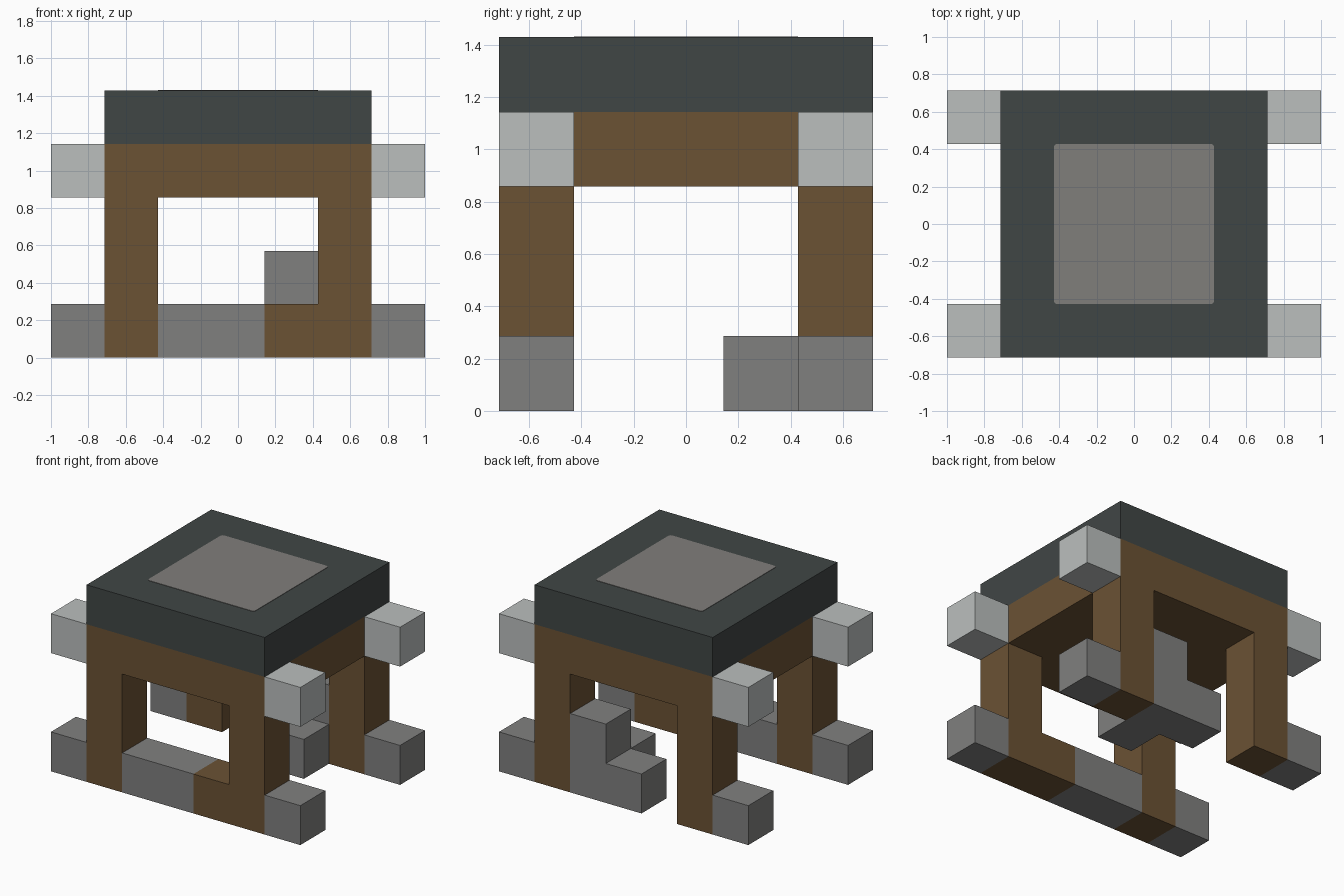
import bpy
import bmesh
from mathutils import Vector

cube = bpy.data.objects.get("Cube")
if cube:
    bpy.data.objects.remove(cube, do_unlink=True)

U = 2 / 7  # side of one building block


def material(name, *srgb):
    linear = [((c / 255 + 0.055) / 1.055) ** 2.4 for c in srgb] + [1]
    mat = bpy.data.materials.new(name)
    mat.use_nodes = True
    mat.diffuse_color = linear
    mat.node_tree.nodes["Principled BSDF"].inputs["Base Color"].default_value = linear
    return mat


WOOD = material("brown wood", 107, 82, 52)
STONE = material("grey stone", 128, 128, 127)
ROOF = material("dark slate", 64, 70, 69)
PALE = material("pale stone", 187, 191, 190)
PANEL = material("warm grey panel", 128, 126, 123)


def finish(name, bm, mat):
    bmesh.ops.recalc_face_normals(bm, faces=bm.faces)
    mesh = bpy.data.meshes.new(name)
    bm.to_mesh(mesh)
    bm.free()
    mesh.materials.append(mat)
    obj = bpy.data.objects.new(name, mesh)
    bpy.context.collection.objects.link(obj)
    return obj


def box(name, mat, low, high):
    """Box between two corners, measured in blocks."""
    low, high = Vector(low) * U, Vector(high) * U
    bm = bmesh.new()
    bmesh.ops.create_cube(bm, size=1)
    bmesh.ops.scale(bm, vec=high - low, verts=bm.verts)
    bmesh.ops.translate(bm, vec=(low + high) / 2, verts=bm.verts)
    return finish(name, bm, mat)


# Roof slab with its inlaid panel
box("roof_slab", ROOF, (-2.5, -2.5, 4), (2.5, 2.5, 5))
panel = box("roof_panel", PANEL, (-1.5, -1.5, 4.99), (1.5, 1.5, 5.01))
bm = bmesh.new()
bm.from_mesh(panel.data)
uprights = [e for e in bm.edges if abs(e.verts[0].co.z - e.verts[1].co.z) > 0.001]
bmesh.ops.bevel(bm, geom=uprights, offset=0.02, segments=4, profile=0.5, affect="EDGES")
bm.to_mesh(panel.data)
bm.free()

# Solid wooden ceiling under the roof
box("ceiling", WOOD, (-2.5, -2.5, 3), (2.5, 2.5, 4))

# Corner legs, each with a stone foot and a pale bracket outside
for sx, side in ((1, "left"), (-1, "right")):
    for sy, end in ((-1, "front"), (1, "back")):
        where = f"{end}_{side}"

        def corner(name, mat, inner, outer, bottom, top):
            xs, ys = sorted((sx * inner, sx * outer)), sorted((sy * 1.5, sy * 2.5))
            box(f"{where}_{name}", mat, (xs[0], ys[0], bottom), (xs[1], ys[1], top))

        corner("leg", WOOD, 1.5, 2.5, 0, 3)
        corner("foot", STONE, 2.5, 3.5, 0, 1)
        corner("bracket", PALE, 2.5, 3.5, 3, 4)

# Front sill: stone with a wooden end
box("front_sill", STONE, (-1.5, -2.5, 0), (0.5, -1.5, 1))
box("front_sill_end", WOOD, (0.5, -2.5, 0), (1.5, -1.5, 1))

# Stepped stone at the back, an extruded L profile
bm = bmesh.new()
profile = [(-0.5, 0), (1.5, 0), (1.5, 2), (0.5, 2), (0.5, 1), (-0.5, 1)]
face = bm.faces.new([bm.verts.new((x * U, 2.5 * U, z * U)) for x, z in profile])
grown = bmesh.ops.extrude_face_region(bm, geom=[face], use_keep_orig=True)
moved = [v for v in grown["geom"] if isinstance(v, bmesh.types.BMVert)]
bmesh.ops.translate(bm, vec=(0, -U, 0), verts=moved)
finish("back_steps", bm, STONE)
box("inner_step", STONE, (0.5, 0.5, 0), (1.5, 1.5, 1))
